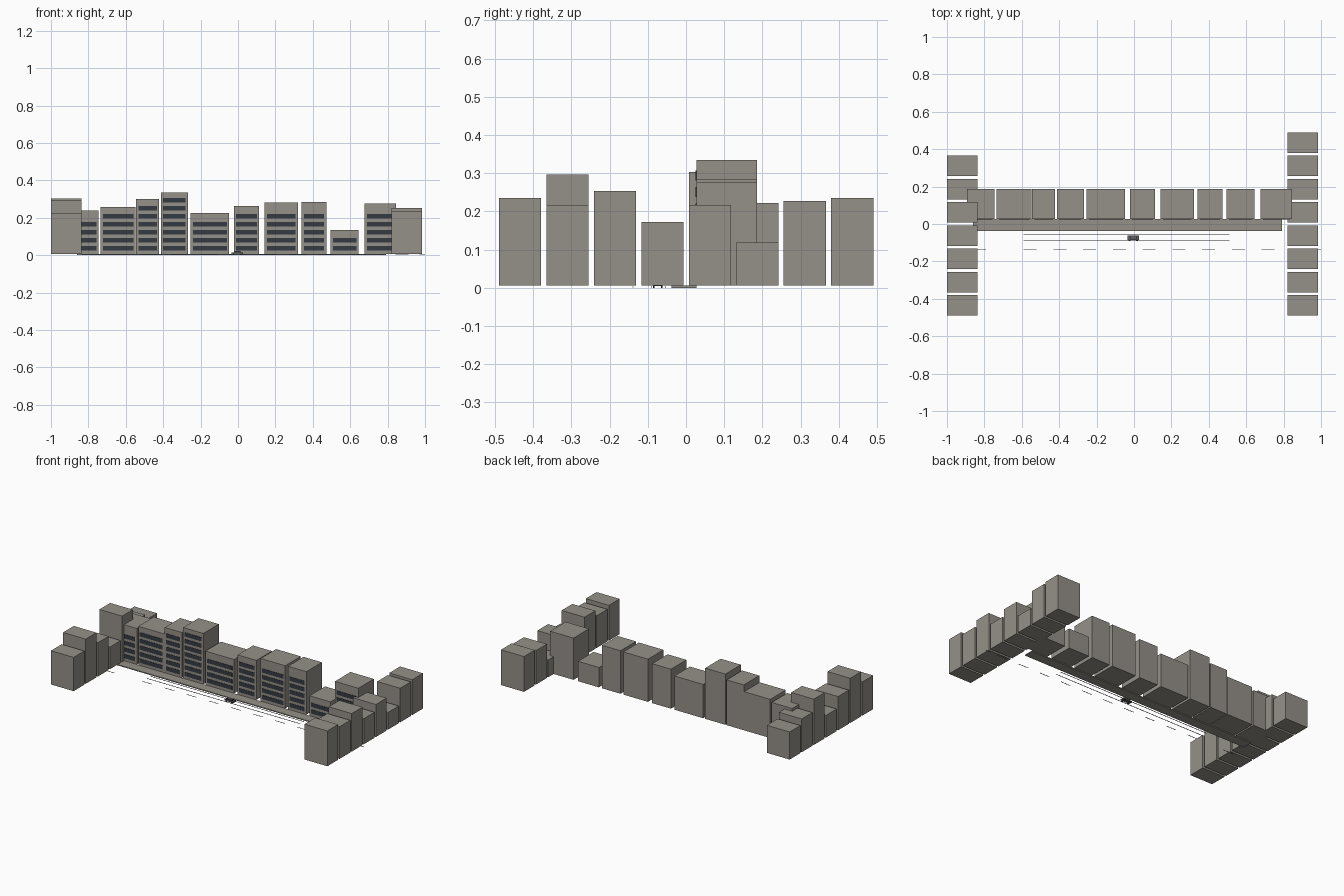
import bpy, bmesh
from mathutils import Matrix, Vector

cube = bpy.data.objects.get("Cube")
if cube:
    bpy.data.objects.remove(cube, do_unlink=True)


def material(name, rgb):
    m = bpy.data.materials.new(name)
    m.use_nodes = True
    m.diffuse_color = (*rgb, 1)
    m.node_tree.nodes["Principled BSDF"].inputs["Base Color"].default_value = (*rgb, 1)
    return m


STONE = material("warm grey stone", (0.30, 0.28, 0.25))
GLASS = material("dark blue glass", (0.035, 0.042, 0.055))
RAIL = material("rail grey", (0.16, 0.16, 0.16))
PAINT = material("road paint", (0.55, 0.55, 0.53))
BODY = material("car grey", (0.12, 0.12, 0.13))
TYRE = material("tyre black", (0.02, 0.02, 0.02))


def add_box(bm, x, y, z):
    """Add a box given its (low, high) range on each axis."""
    size = Vector((x[1] - x[0], y[1] - y[0], z[1] - z[0]))
    mid = Vector((sum(x), sum(y), sum(z))) / 2
    bmesh.ops.create_cube(bm, size=1, matrix=Matrix.Translation(mid) @ Matrix.Diagonal(size.to_4d()))


def boxes(name, mat, ranges):
    bm = bmesh.new()
    for r in ranges:
        add_box(bm, *r)
    me = bpy.data.meshes.new(name)
    bm.to_mesh(me)
    bm.free()
    me.materials.append(mat)
    ob = bpy.data.objects.new(name, me)
    bpy.context.collection.objects.link(ob)
    return ob


BASE = 0.006

# Pavement along the main terrace
boxes("pavement", STONE, [((-0.86, 0.79), (-0.038, 0.027), (0, BASE))])

# Main terrace: left edge, right edge, height
FRONT, BACK = 0.027, 0.186
FLOOR = 0.0428
terrace = [(-0.893, -0.745, 0.24), (-0.735, -0.548, 0.257), (-0.545, -0.422, 0.30),
           (-0.413, -0.268, 0.335), (-0.253, -0.047, 0.225), (-0.022, 0.113, 0.262),
           (0.143, 0.32, 0.283), (0.34, 0.472, 0.285), (0.495, 0.645, 0.135),
           (0.677, 0.845, 0.277)]
for i, (x0, x1, h) in enumerate(terrace, 1):
    boxes(f"terrace_building_{i}", STONE, [((x0, x1), (FRONT, BACK), (BASE, h))])
    rows = int((h - 0.035) / 0.0425)
    strips = []
    for r in range(rows):
        z = 0.037 + r * FLOOR
        strips.append(((x0 + 0.012, x1 - 0.012), (FRONT - 0.002, FRONT + 0.001),
                       (z - 0.013, z + 0.013)))
    boxes(f"window_rows_{i}", GLASS, strips)

# Side streets: one block per plot, running front to back
left_side = [0.235, 0.215, 0.253, 0.172, 0.217, 0.118, 0.227, 0.235]
right_side = [0.225, 0.296, 0.225, 0.15, 0.303, 0.222, 0.185]
for side, heights, x in (("left", left_side, (0.82, 0.985)), ("right", right_side, (-1, -0.837))):
    for i, h in enumerate(heights):
        y = -0.49 + i * 0.1243
        boxes(f"{side}_side_block_{i + 1}", STONE, [(x, (y, y + 0.11), (BASE, h))])

# Street rails and dashed centre line
boxes("street_rails", RAIL, [((-0.59, 0.51), (y - 0.0015, y + 0.0015), (0.001, 0.003))
                             for y in (-0.054, -0.09)])
dashes = [-0.86] + [-0.59 + k * 0.159 for k in range(10)]
dash_ranges = [((x, x + 0.07), (-0.14, -0.137), (0.001, 0.003)) for x in dashes]
dash_ranges.append(((0.97, 1.0), (-0.14, -0.137), (0.001, 0.003)))
boxes("road_dashes", PAINT, dash_ranges)

# Small parked car
boxes("car_body", BODY, [((-0.036, 0.028), (-0.086, -0.062), (0.005, 0.014))])
boxes("car_cabin", GLASS, [((-0.022, 0.016), (-0.084, -0.064), (0.014, 0.02))])
boxes("car_roof", BODY, [((-0.016, 0.010), (-0.084, -0.064), (0.02, 0.022))])
bm = bmesh.new()
for x in (-0.024, 0.016):
    for y in (-0.085, -0.063):
        spin = Matrix.Translation((x, y, 0.005)) @ Matrix.Rotation(1.5708, 4, "X")
        bmesh.ops.create_cone(bm, cap_ends=True, segments=12, radius1=0.005, radius2=0.005,
                              depth=0.004, matrix=spin)
me = bpy.data.meshes.new("car_wheels")
bm.to_mesh(me)
bm.free()
me.materials.append(TYRE)
bpy.context.collection.objects.link(bpy.data.objects.new("car_wheels", me))
